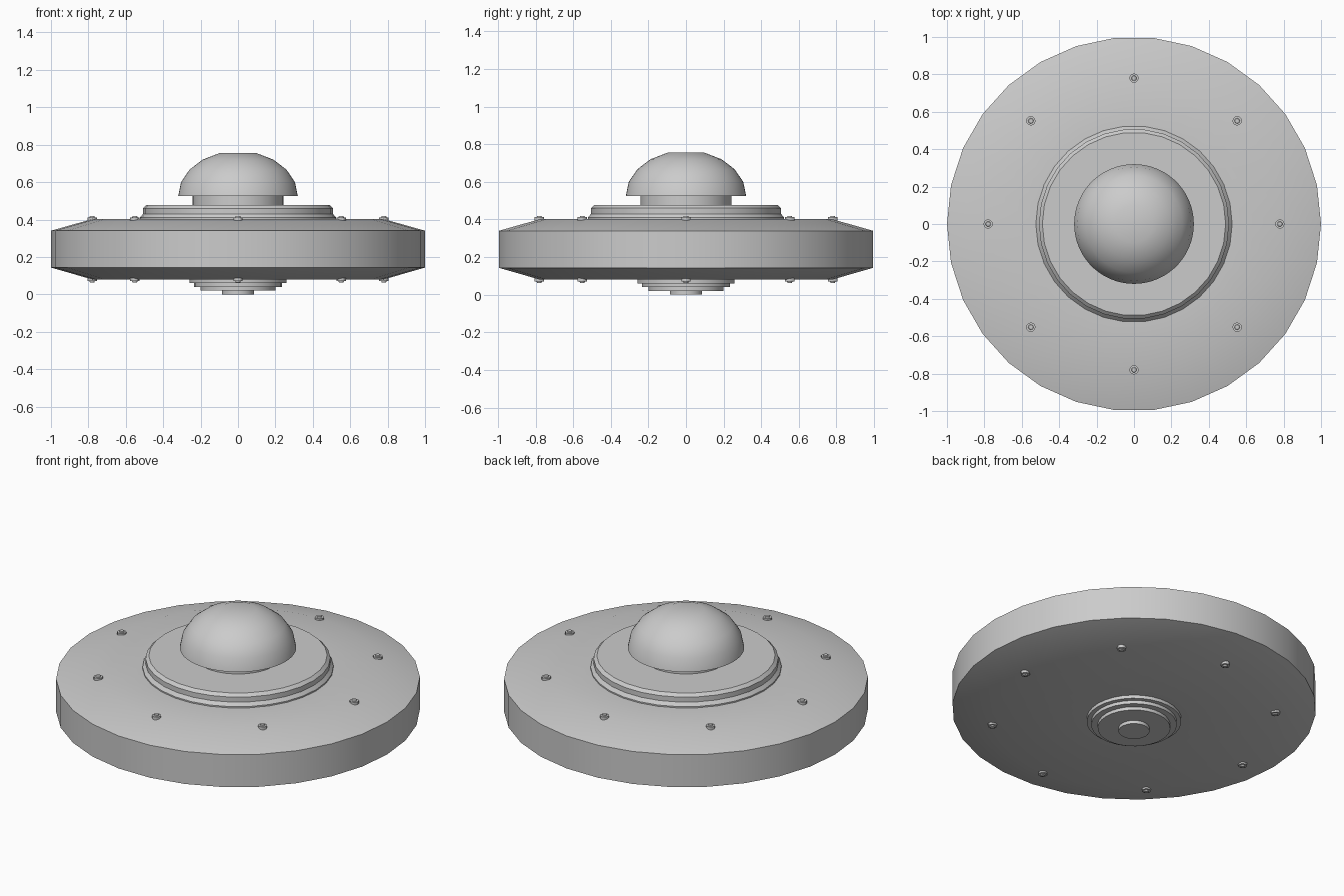
import bpy, bmesh, math

if "Cube" in bpy.data.objects:
    bpy.data.objects.remove(bpy.data.objects["Cube"])

SIDES = 30


def lathe(name, profile, sides=SIDES):
    """Spin a (radius, z) profile around z; open ends are capped flat."""
    bm = bmesh.new()
    rings = []
    for r, z in profile:
        rings.append([bm.verts.new((r * math.cos(2 * math.pi * i / sides),
                                    r * math.sin(2 * math.pi * i / sides), z))
                      for i in range(sides)])
    for a, b in zip(rings, rings[1:]):
        for i in range(sides):
            j = (i + 1) % sides
            bm.faces.new((a[i], a[j], b[j], b[i]))
    bm.faces.new(rings[0][::-1])
    bm.faces.new(rings[-1])
    bmesh.ops.recalc_face_normals(bm, faces=bm.faces)
    mesh = bpy.data.meshes.new(name)
    bm.to_mesh(mesh)
    bm.free()
    ob = bpy.data.objects.new(name, mesh)
    bpy.context.collection.objects.link(ob)
    bpy.ops.object.select_all(action='DESELECT')
    bpy.context.view_layer.objects.active = ob
    ob.select_set(True)
    bpy.ops.object.shade_smooth_by_angle(angle=math.radians(30))
    return ob


# Main saucer disc with sloped rims
lathe("saucer_body", [(0.26, 0.08), (0.78, 0.08), (1.0, 0.143), (1.0, 0.34),
                      (0.78, 0.402), (0.5, 0.402)])

# Stepped collar on top
lathe("upper_collar", [(0.525, 0.40), (0.525, 0.41), (0.508, 0.43),
                       (0.508, 0.46), (0.49, 0.477)])

# Neck and overhanging dome
lathe("dome_neck", [(0.243, 0.47), (0.243, 0.53)])
dome = [(0.32 * math.cos(math.radians(a)), 0.525 + 0.242 * math.sin(math.radians(a)))
        for a in range(0, 73, 18)]
lathe("dome", dome, 60)

# Stepped emitter underneath
lathe("lower_emitter", [(0.085, 0.0), (0.085, 0.02), (0.20, 0.02), (0.20, 0.04),
                        (0.235, 0.04), (0.235, 0.06), (0.26, 0.06), (0.26, 0.085)])

# Eight bolts above and eight below, each a washer with a smaller raised centre
for side, base, d in (("upper", 0.402, 1), ("lower", 0.08, -1)):
    prof = [(0.025, base - d * 0.012), (0.025, base + d * 0.01),
            (0.014, base + d * 0.01), (0.012, base + d * 0.017)]
    for i in range(8):
        a = i * math.pi / 4
        bolt = lathe(f"{side}_bolt_{i + 1}", prof, 12)
        bolt.location = (0.78 * math.cos(a), 0.78 * math.sin(a), 0)
